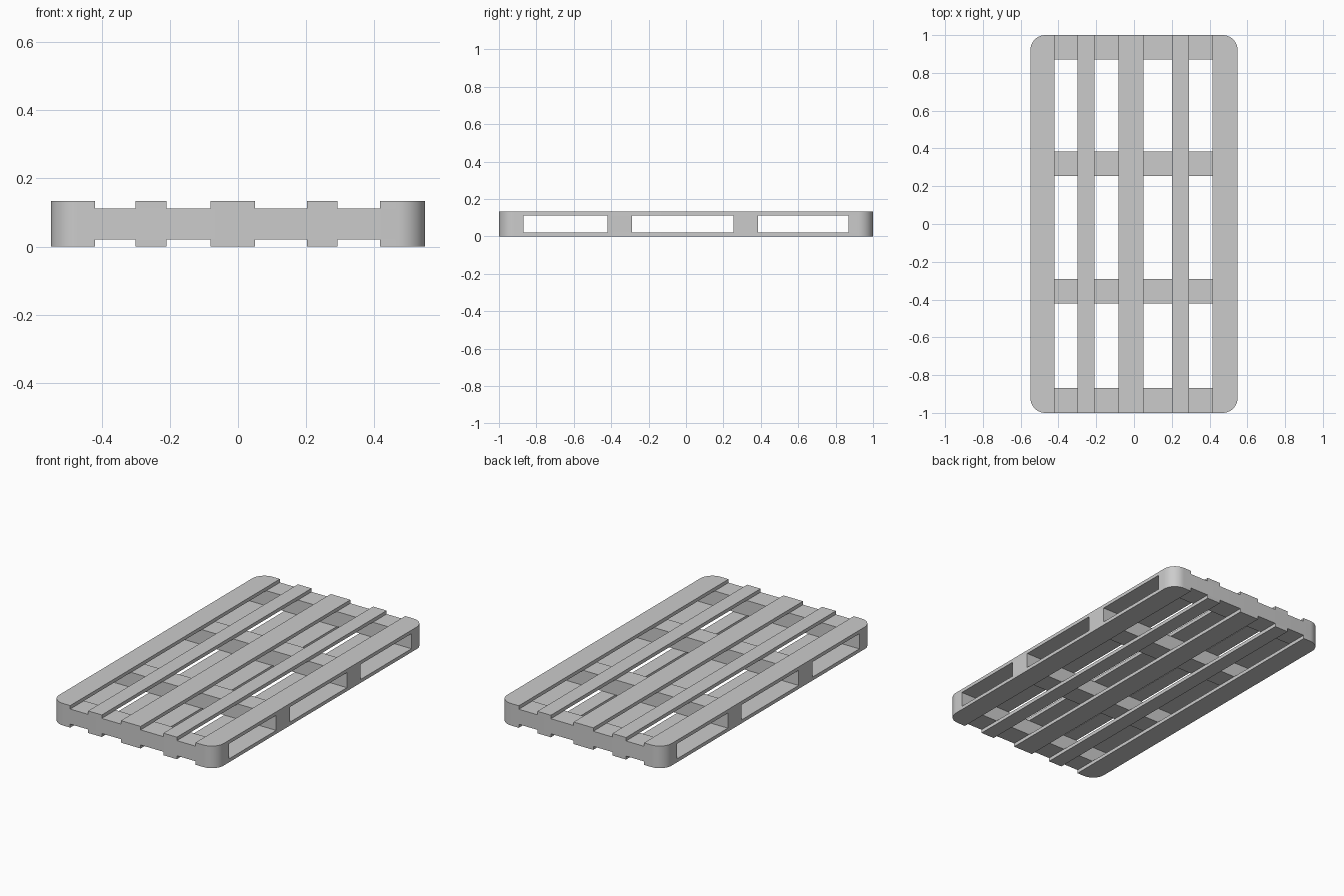
import bpy
import bmesh

HALF_X, HALF_Y = 0.549, 1.0
CORNER = 0.08
TOP, DECK_LOW, BASE_TOP = 0.133, 0.112, 0.021

cube = bpy.data.objects.get("Cube")
if cube:
    bpy.data.objects.remove(cube, do_unlink=True)

# Single flat grey
grey = bpy.data.materials.new("light grey")
grey.use_nodes = True
colour = (0.6, 0.6, 0.6, 1.0)
grey.diffuse_color = colour
grey.node_tree.nodes["Principled BSDF"].inputs["Base Color"].default_value = colour


def board(name, x, y, z):
    """Box between the given ranges; outer pallet corners are rounded."""
    bm = bmesh.new()
    bmesh.ops.create_cube(bm, size=1)
    for v in bm.verts:
        v.co = [r[1] if c > 0 else r[0] for c, r in zip(v.co, (x, y, z))]

    def on_corner(v):
        return abs(v.co.x) > HALF_X - 0.001 and abs(v.co.y) > HALF_Y - 0.001

    corners = [e for e in bm.edges
               if all(on_corner(v) for v in e.verts)
               and abs(e.verts[0].co.z - e.verts[1].co.z) > 0.001]
    if corners:
        bmesh.ops.bevel(bm, geom=corners, offset=CORNER, segments=10,
                        profile=0.5, affect='EDGES')
    bmesh.ops.recalc_face_normals(bm, faces=bm.faces)
    mesh = bpy.data.meshes.new(name)
    bm.to_mesh(mesh)
    bm.free()
    mesh.materials.append(grey)
    obj = bpy.data.objects.new(name, mesh)
    bpy.context.collection.objects.link(obj)
    obj.select_set(True)
    bpy.context.view_layer.objects.active = obj


bpy.ops.object.select_all(action='DESELECT')

# Lengthwise slats on the deck and the underside
slats = {
    "right_edge": (-HALF_X, -0.42),
    "right_inner": (-0.30, -0.209),
    "middle": (-0.081, 0.05),
    "left_inner": (0.202, 0.292),
    "left_edge": (0.416, HALF_X),
}
for side, span in slats.items():
    board(side + "_deck_slat", span, (-HALF_Y, HALF_Y), (DECK_LOW, TOP))
    board(side + "_base_slat", span, (-HALF_Y, HALF_Y), (0, BASE_TOP))

# Solid crossbars between the two layers
crossbars = {
    "front": (-HALF_Y, -0.868),
    "front_inner": (-0.42, -0.29),
    "back_inner": (0.255, 0.385),
    "back": (0.87, HALF_Y),
}
for place, span in crossbars.items():
    board(place + "_crossbar", (-HALF_X, HALF_X), span, (BASE_TOP, DECK_LOW))

bpy.ops.object.shade_smooth_by_angle(angle=0.6)
